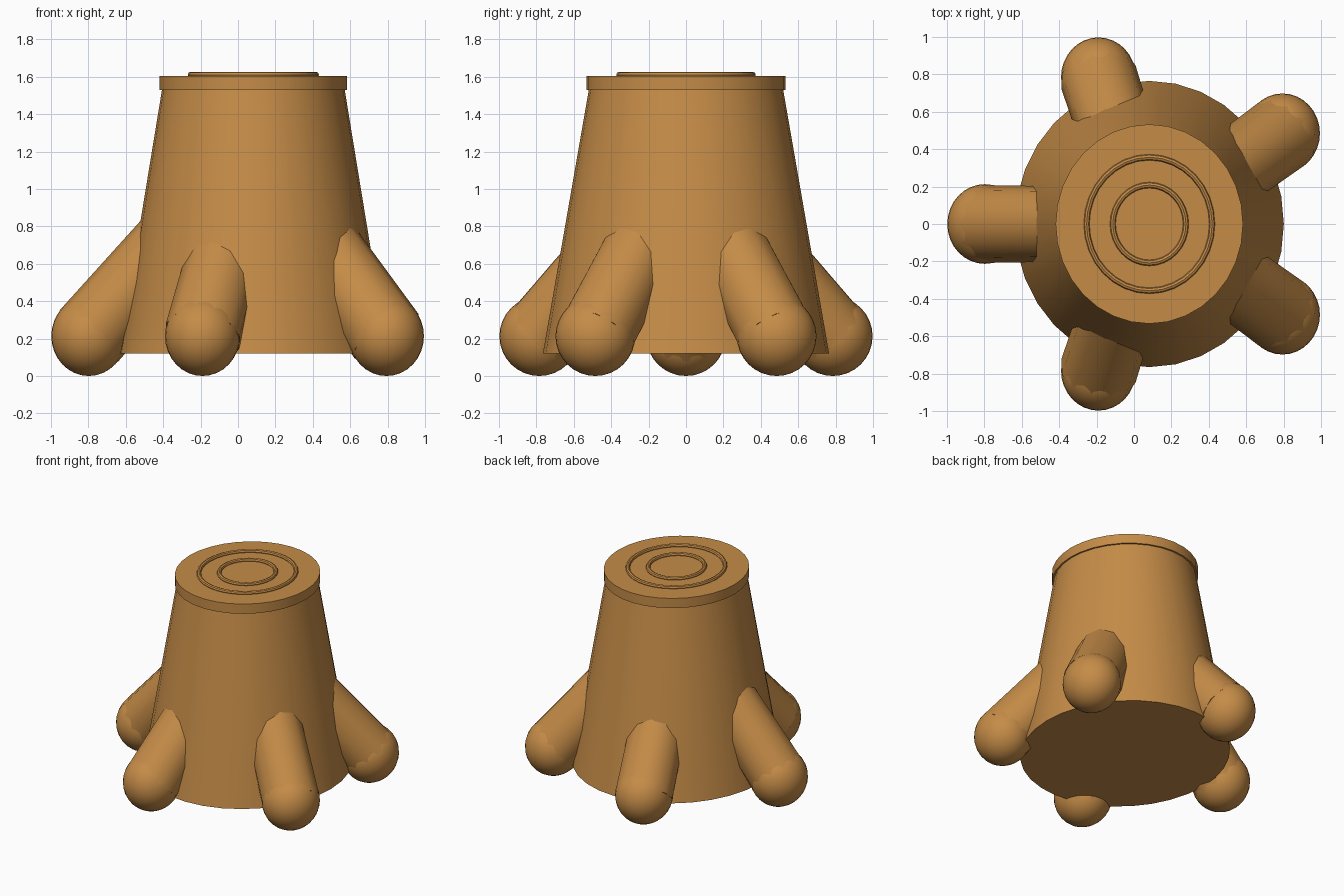
import bpy
import math
from mathutils import Vector

cube = bpy.data.objects.get("Cube")
if cube:
    bpy.data.objects.remove(cube, do_unlink=True)

CENTRE_X = 0.082
SQUASH = 0.94  # the stump is slightly narrower in x

wood = bpy.data.materials.new("warm_wood")
colour = (0.56, 0.262, 0.064, 1)
wood.diffuse_color = colour
wood.use_nodes = True
wood.node_tree.nodes["Principled BSDF"].inputs["Base Color"].default_value = colour


def finish(name, squash=True):
    """Name, colour and smooth the active object."""
    ob = bpy.context.object
    ob.name = name
    ob.data.materials.append(wood)
    if squash:
        ob.scale.x = SQUASH
    bpy.ops.object.transform_apply(location=False, rotation=True, scale=True)
    bpy.ops.object.shade_smooth_by_angle(angle=math.radians(35))
    return ob


def cone(name, r1, r2, z1, z2):
    bpy.ops.mesh.primitive_cone_add(vertices=32, radius1=r1, radius2=r2, depth=z2 - z1,
                                    location=(CENTRE_X, 0, (z1 + z2) / 2))
    finish(name)


# Tapered trunk and the cut top
cone("trunk", 0.765, 0.518, 0.12, 1.54)
cone("cut_top", 0.533, 0.533, 1.53, 1.605)

# Raised growth rings
for name, radius in (("outer_ring", 0.357), ("inner_ring", 0.208)):
    bpy.ops.mesh.primitive_torus_add(major_radius=radius, minor_radius=0.016,
                                     major_segments=32, minor_segments=8,
                                     location=(CENTRE_X, 0, 1.61))
    finish(name)

# Five sloping roots with rounded feet
slope = math.radians(48.5)
length = 0.75
for i in range(5):
    angle = math.pi + i * math.tau / 5
    out = Vector((math.cos(angle), math.sin(angle), 0))
    foot = Vector((CENTRE_X + 0.88 * out.x, 0.825 * out.y, 0.213))
    bpy.ops.mesh.primitive_uv_sphere_add(segments=32, ring_count=16, radius=0.213, location=foot)
    finish(f"root_foot_{i + 1}")

    axis = -out * math.cos(slope) + Vector((0, 0, math.sin(slope)))
    bpy.ops.mesh.primitive_cone_add(vertices=12, radius1=0.208, radius2=0.2, depth=length,
                                    location=foot + axis * length / 2,
                                    rotation=(0, math.pi / 2 - slope, angle + math.pi))
    finish(f"root_{i + 1}", squash=False)
